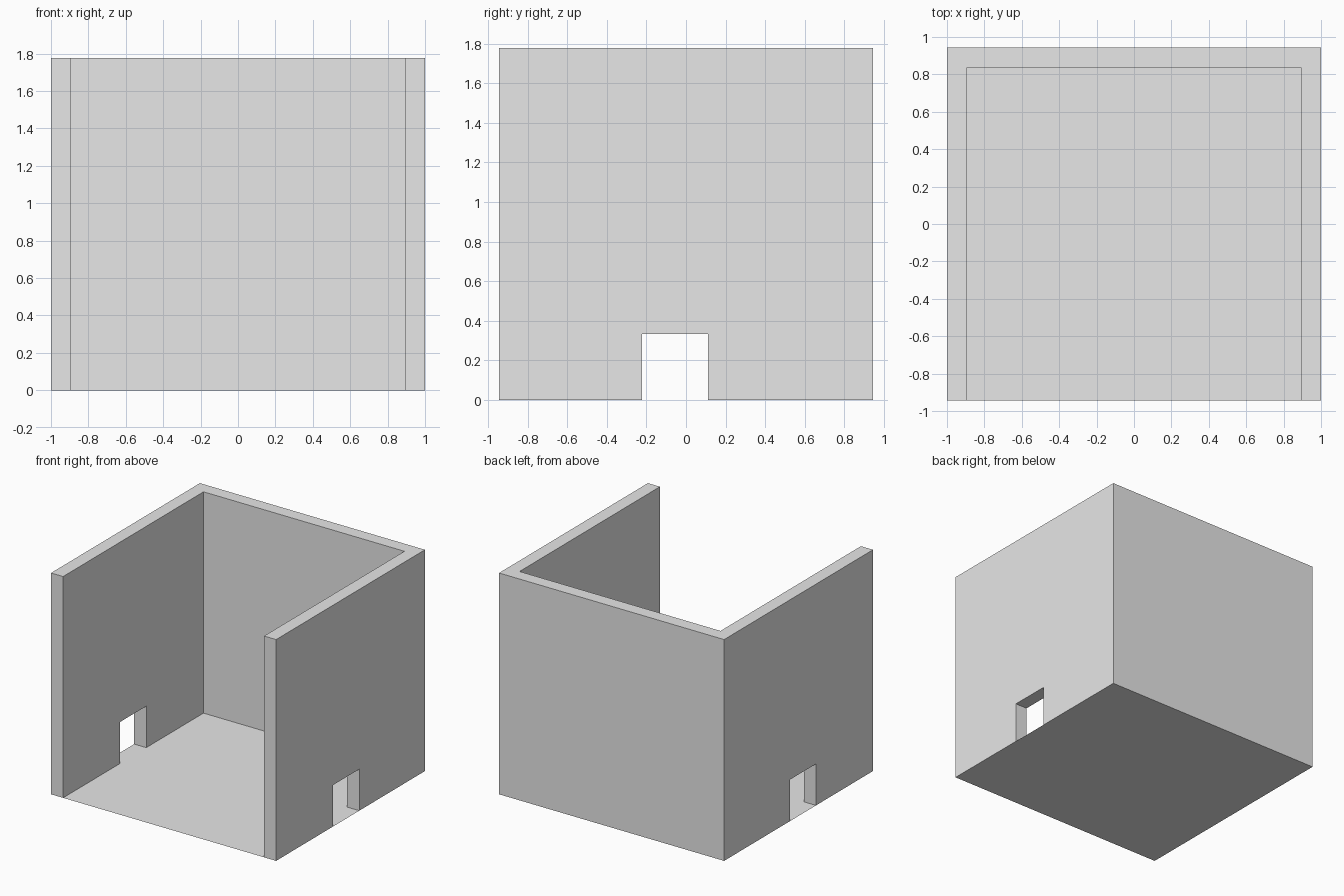
import bpy, bmesh

cube = bpy.data.objects.get("Cube")
if cube:
    bpy.data.objects.remove(cube, do_unlink=True)

U = 2 / 18                                # grid unit
W, D, H = 9 * U, 8.5 * U, 16 * U          # half width, half depth, height
T = 0.107                                 # wall thickness

grey = bpy.data.materials.new("plain_grey")
grey.use_nodes = True
grey.diffuse_color = (0.8, 0.8, 0.8, 1)
grey.node_tree.nodes["Principled BSDF"].inputs["Base Color"].default_value = (0.8, 0.8, 0.8, 1)


def prism(name, outline, z0, height):
    """Flat outline at z0, extruded upwards when height is given."""
    bm = bmesh.new()
    face = bm.faces.new([bm.verts.new((x, y, z0)) for x, y in outline])
    if height:
        top = bmesh.ops.extrude_face_region(bm, geom=[face], use_keep_orig=True)["geom"]
        bmesh.ops.translate(bm, vec=(0, 0, height),
                            verts=[v for v in top if isinstance(v, bmesh.types.BMVert)])
        bmesh.ops.recalc_face_normals(bm, faces=bm.faces)
    mesh = bpy.data.meshes.new(name)
    bm.to_mesh(mesh)
    bm.free()
    mesh.materials.append(grey)
    obj = bpy.data.objects.new(name, mesh)
    bpy.context.collection.objects.link(obj)
    return obj


def rect(x, y0, y1):
    return [(-x, y0), (x, y0), (x, y1), (-x, y1)]


# Floor sheet under the whole room
prism("floor", rect(W, -D, D), 0, 0)

# Three walls as one U-shaped prism, open at the front
half = [(W, D), (W, -D), (W - T, -D), (W - T, D - T)]
walls = prism("walls", half + [(-x, y) for x, y in reversed(half)], 0, H)

# Doorway cut through both side walls
cutter = prism("doorway_cutter", rect(W + U, -2 * U, U), -U, 4 * U)
cutter.hide_render = True
cut = walls.modifiers.new("doorways", "BOOLEAN")
cut.operation = "DIFFERENCE"
cut.solver = "EXACT"
cut.object = cutter
bpy.context.view_layer.objects.active = walls
bpy.ops.object.modifier_apply(modifier=cut.name)
bpy.data.objects.remove(cutter, do_unlink=True)

# Drop the wall undersides, which the floor already covers
bm = bmesh.new()
bm.from_mesh(walls.data)
under = [f for f in bm.faces if f.normal.z < -0.9 and f.calc_center_median().z < 0.01]
bmesh.ops.delete(bm, geom=under, context="FACES")
bm.to_mesh(walls.data)
bm.free()
